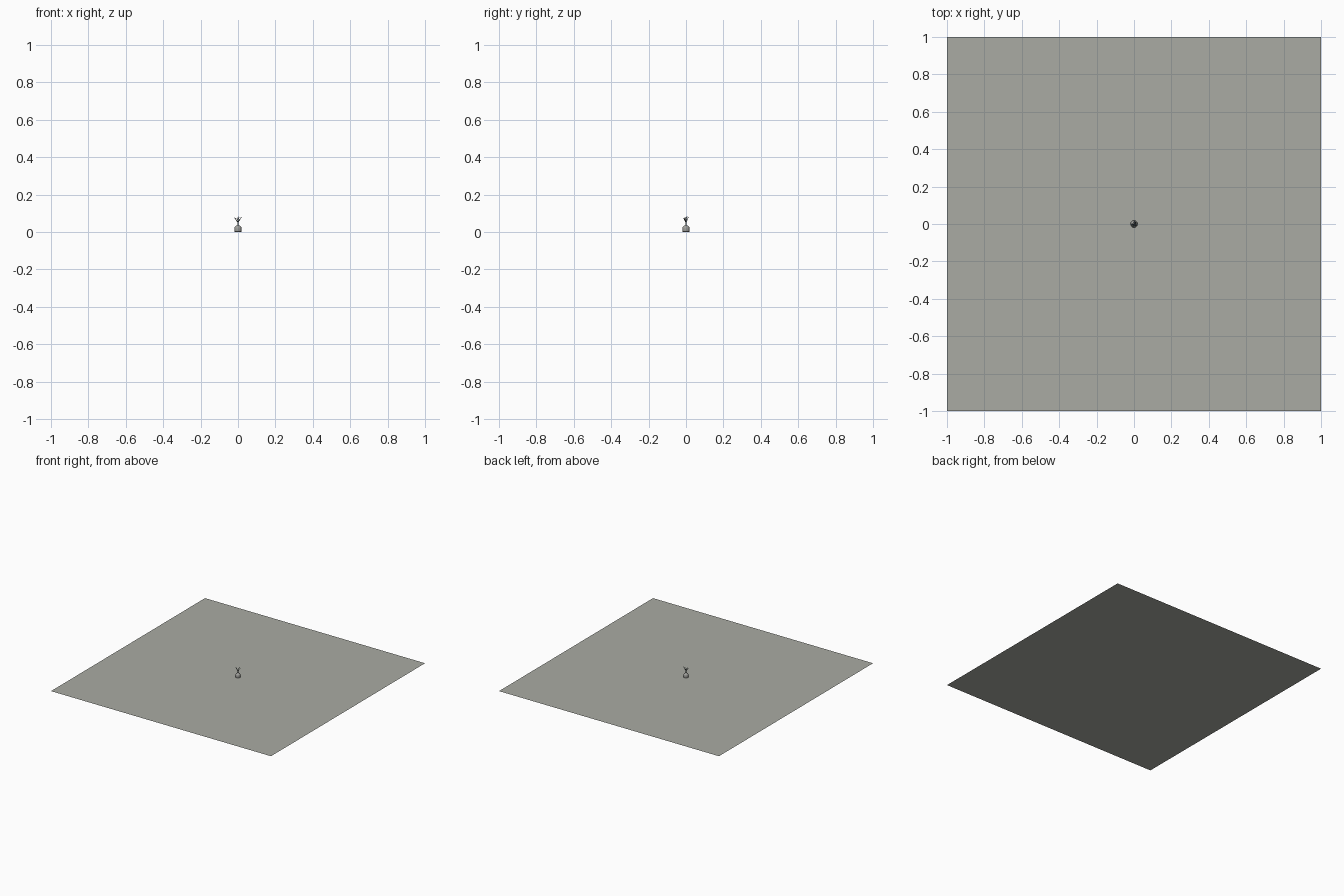
import bpy, bmesh, math
from mathutils import Vector

if "Cube" in bpy.data.objects:
    bpy.data.objects.remove(bpy.data.objects["Cube"])


def material(name, rgb):
    m = bpy.data.materials.new(name)
    m.diffuse_color = (*rgb, 1)
    m.use_nodes = True
    m.node_tree.nodes["Principled BSDF"].inputs["Base Color"].default_value = m.diffuse_color
    return m


GREY = material("warm grey", (0.40, 0.41, 0.37))
POT = material("pot grey", (0.36, 0.36, 0.34))
DARK = material("dark plant", (0.07, 0.085, 0.08))


def make(name, bm, mat, smooth=False):
    me = bpy.data.meshes.new(name)
    bm.to_mesh(me)
    bm.free()
    me.materials.append(mat)
    for p in me.polygons:
        p.use_smooth = smooth
    ob = bpy.data.objects.new(name, me)
    bpy.context.collection.objects.link(ob)
    return ob


def lathe(name, profile, mat, n=24):
    bm = bmesh.new()
    rings = [[bm.verts.new((r * math.cos(2 * math.pi * i / n), r * math.sin(2 * math.pi * i / n), z))
              for i in range(n)] for r, z in profile]
    for a, b in zip(rings, rings[1:]):
        for i in range(n):
            j = (i + 1) % n
            bm.faces.new((a[i], a[j], b[j], b[i]))
    bm.faces.new(rings[0][::-1])
    bm.faces.new(rings[-1])
    return make(name, bm, mat, True)


def add_tube(bm, a, b, r0, r1, n=6):
    # tapered tube between two points
    d = b - a
    res = bmesh.ops.create_cone(bm, segments=n, radius1=r0, radius2=r1, depth=d.length, cap_ends=True)
    q = d.to_track_quat('Z', 'Y')
    for v in res["verts"]:
        v.co = q @ v.co + (a + b) / 2


def add_leaf(bm, base, tip, w):
    # folded diamond leaf with a little thickness
    d = tip - base
    side = d.cross(Vector((0, 0, 1))).normalized() * w
    up = side.cross(d).normalized() * w * 0.35
    mid = base + d * 0.5
    vs = [bm.verts.new(p) for p in (base, mid + side + up, tip, mid - side + up, mid + up * 0.4, mid - up * 0.4)]
    b, l, t, r, m, u = vs
    for f in ((b, m, l), (l, m, t), (t, m, r), (r, m, b), (b, l, u), (l, t, u), (t, r, u), (r, b, u)):
        bm.faces.new(f)
    bmesh.ops.recalc_face_normals(bm, faces=bm.faces)


# ground sheet
bm = bmesh.new()
bmesh.ops.create_grid(bm, x_segments=1, y_segments=1, size=1)
make("floor_sheet", bm, GREY)

# squat pot with rounded shoulder
lathe("pot", [(0.018, 0.001), (0.019, 0.004), (0.019, 0.019), (0.018, 0.025),
              (0.014, 0.031), (0.009, 0.034), (0.007, 0.035)], POT)

# stem and branches
fork = Vector((0, 0, 0.050))
tips = [Vector(t) for t in ((-0.016, -0.004, 0.074), (0.017, 0.004, 0.077), (0.004, 0.012, 0.076),
                            (-0.004, -0.011, 0.070), (0.009, -0.007, 0.066))]
bm = bmesh.new()
add_tube(bm, Vector((0, 0, 0.033)), fork, 0.0035, 0.0025)
for t in tips:
    add_tube(bm, fork, t, 0.002, 0.001)
make("stems", bm, DARK)

# leaves along every branch
bm = bmesh.new()
for t in tips:
    d = (t - fork).normalized()
    side = d.cross(Vector((0, 0, 1))).normalized()
    add_leaf(bm, t, t + d * 0.008, 0.003)
    for s in (-1, 1):
        for f in (0.5, 0.85):
            p = fork.lerp(t, f)
            add_leaf(bm, p, p + side * s * 0.007 + d * 0.005, 0.0025)
make("leaves", bm, DARK)
